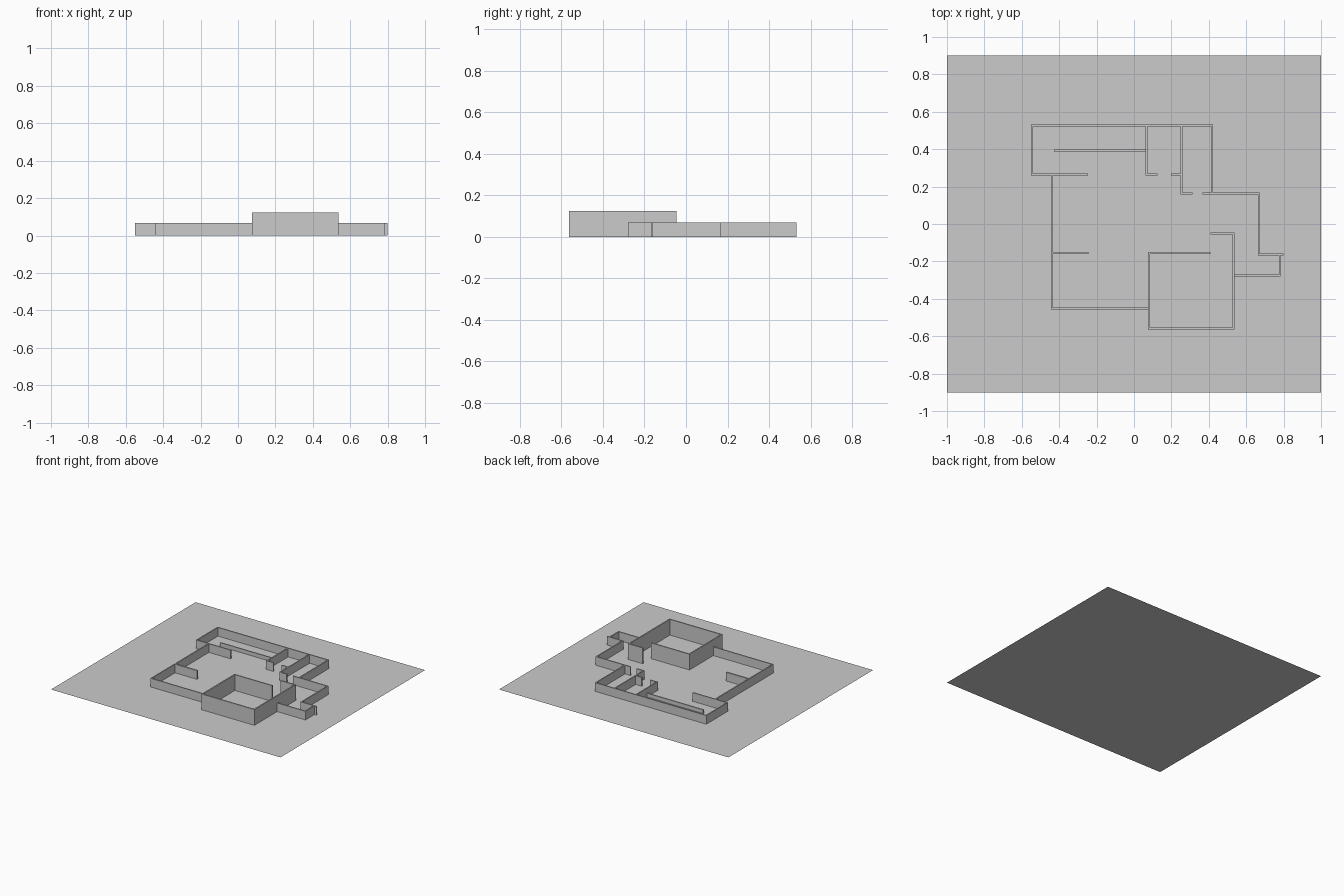
import bpy, bmesh
from mathutils import Vector

if "Cube" in bpy.data.objects:
    bpy.data.objects.remove(bpy.data.objects["Cube"])

LOW, TALL = 0.068, 0.124


def new_object(name, bm):
    bmesh.ops.recalc_face_normals(bm, faces=bm.faces)
    mesh = bpy.data.meshes.new(name)
    bm.to_mesh(mesh)
    bm.free()
    obj = bpy.data.objects.new(name, mesh)
    bpy.context.collection.objects.link(obj)
    return obj


def wall(name, points, height, thick=0.009):
    """Mitred wall following a polyline on the ground, open underneath."""
    pts = [Vector(p) for p in points]
    dirs = [(b - a).normalized() for a, b in zip(pts, pts[1:])]
    bm = bmesh.new()
    rings = []
    for i, p in enumerate(pts):
        d0, d1 = dirs[max(i - 1, 0)], dirs[min(i, len(dirs) - 1)]
        n0, n1 = Vector((-d0.y, d0.x)), Vector((-d1.y, d1.x))
        off = (n0 + n1) / (1 + n0.dot(n1)) * thick / 2
        l, r = p + off, p - off
        rings.append([bm.verts.new((q.x, q.y, z)) for q, z in
                      ((l, 0), (l, height), (r, height), (r, 0))])
    for a, b in zip(rings, rings[1:]):
        for k in range(3):
            bm.faces.new((a[k], a[k + 1], b[k + 1], b[k]))
    bm.faces.new(rings[0])
    bm.faces.new(rings[-1])
    return new_object(name, bm)


# Flat plot of land
bm = bmesh.new()
bm.faces.new([bm.verts.new(c) for c in
              ((-1, -0.9, 0), (1, -0.9, 0), (1, 0.9, 0), (-1, 0.9, 0))])
new_object("plot", bm)

# Outer walls of the house
wall("back_wall", [(-0.246, 0.265), (-0.545, 0.265), (-0.545, 0.527),
                   (0.418, 0.527), (0.418, 0.163)], LOW)
wall("front_left_wall", [(-0.44, 0.265), (-0.44, -0.452), (0.08, -0.452)], LOW)
wall("right_wall", [(0.367, 0.163), (0.667, 0.163), (0.667, -0.163),
                    (0.80, -0.163)], LOW)
wall("porch_wall", [(0.779, -0.163), (0.779, -0.275), (0.532, -0.275)], LOW)

# Inner partitions with door gaps
wall("closet_wall", [(0.067, 0.527), (0.067, 0.265), (0.125, 0.265)], LOW)
wall("bath_wall", [(0.254, 0.527), (0.254, 0.163), (0.313, 0.163)], LOW)
wall("bath_door_stub", [(0.198, 0.265), (0.254, 0.265)], LOW)
wall("left_partition", [(-0.44, -0.155), (-0.244, -0.155)], LOW, 0.013)
wall("low_counter", [(-0.428, 0.393), (0.067, 0.393)], 0.03)

# Tall garage walls
wall("garage_wall", [(0.41, -0.05), (0.532, -0.05), (0.532, -0.558),
                     (0.08, -0.558), (0.08, -0.155), (0.41, -0.155)],
     TALL, 0.01)
